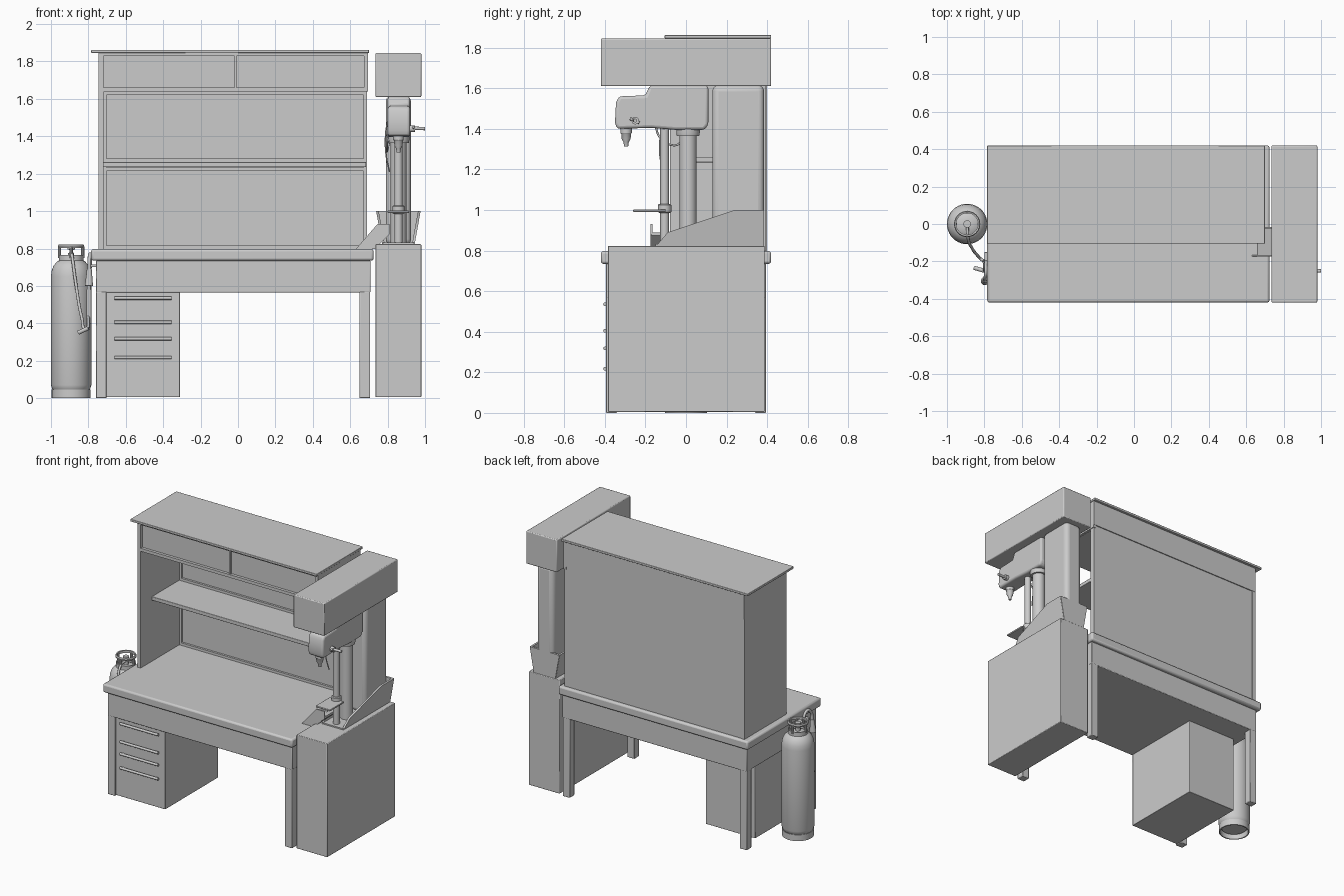
import bpy, bmesh, math
from mathutils import Vector


def finish(name, bm, bevel=0, segs=2, smooth=True):
    bmesh.ops.recalc_face_normals(bm, faces=bm.faces)
    me = bpy.data.meshes.new(name)
    bm.to_mesh(me)
    bm.free()
    ob = bpy.data.objects.new(name, me)
    bpy.context.collection.objects.link(ob)
    if bevel:
        m = ob.modifiers.new("bevel", 'BEVEL')
        m.width, m.segments = bevel, segs
    if smooth:
        bpy.ops.object.select_all(action='DESELECT')
        bpy.context.view_layer.objects.active = ob
        ob.select_set(True)
        bpy.ops.object.shade_smooth_by_angle(angle=math.radians(35))
    return ob


def box(name, x, y, z, bevel=0, segs=2):
    bm = bmesh.new()
    bmesh.ops.create_cube(bm, size=1)
    for v in bm.verts:
        for i, (a, b) in enumerate((x, y, z)):
            v.co[i] = a if v.co[i] < 0 else b
    return finish(name, bm, bevel, segs, bevel > 0)


def prism(name, pts, axis, a, b, bevel=0, shear=0, segs=2):
    """Extrude a profile along x (points are y,z) or y (points are x,z)."""
    bm = bmesh.new()
    put = (lambda p, t: (t + shear * (p[1] - 0.82), p[0], p[1])) if axis == 'x' else (lambda p, t: (p[0], t, p[1]))
    lo = [bm.verts.new(put(p, a)) for p in pts]
    hi = [bm.verts.new(put(p, b)) for p in pts]
    bm.faces.new(lo)
    bm.faces.new(hi[::-1])
    for i in range(len(pts)):
        j = (i + 1) % len(pts)
        bm.faces.new((lo[i], hi[i], hi[j], lo[j]))
    return finish(name, bm, bevel, segs)


def lathe(name, prof, cx, cy, n=32, closed=False):
    """Spin a radius,height profile about a vertical axis."""
    bm = bmesh.new()
    rings = [[bm.verts.new((cx + r * math.cos(t * math.tau / n), cy + r * math.sin(t * math.tau / n), z))
              for t in range(n)] for r, z in prof]
    pairs = list(zip(rings, rings[1:]))
    if closed:
        pairs.append((rings[-1], rings[0]))
    else:
        bm.faces.new(rings[0])
        bm.faces.new(rings[-1])
    for p, q in pairs:
        for t in range(n):
            u = (t + 1) % n
            bm.faces.new((p[t], p[u], q[u], q[t]))
    return finish(name, bm)


def rod(name, p, q, r1, r2=None, n=20):
    p, q = Vector(p), Vector(q)
    bm = bmesh.new()
    bmesh.ops.create_cone(bm, cap_ends=True, segments=n, radius1=r1, radius2=r1 if r2 is None else r2,
                          depth=(q - p).length)
    rot = (q - p).to_track_quat('Z', 'Y')
    for v in bm.verts:
        v.co = rot @ v.co + (p + q) / 2
    return finish(name, bm)


def hose(name, pts, r):
    cu = bpy.data.curves.new(name, 'CURVE')
    cu.dimensions = '3D'
    cu.bevel_depth, cu.bevel_resolution, cu.use_fill_caps = r, 3, True
    sp = cu.splines.new('BEZIER')
    sp.bezier_points.add(len(pts) - 1)
    for b, c in zip(sp.bezier_points, pts):
        b.co = c
        b.handle_left_type = b.handle_right_type = 'AUTO'
    ob = bpy.data.objects.new(name, cu)
    bpy.context.collection.objects.link(ob)
    return ob


# desk
box("desk_top", (-0.785, 0.725), (-0.42, 0.42), (0.735, 0.797), 0.012)
box("desk_apron", (-0.76, 0.708), (-0.395, 0.395), (0.565, 0.735), 0.004)
for i, x in enumerate((-0.76, 0.65)):
    for j, y in enumerate((-0.395, 0.34)):
        box(f"desk_leg_{i}{j}", (x, x + 0.057), (y, y + 0.055), (0, 0.57), 0.004)

# drawer pedestal with bar handles
box("drawer_cabinet", (-0.705, -0.31), (-0.385, 0.22), (0.005, 0.566), 0.003)
for i, z in enumerate((0.535, 0.405, 0.318, 0.217)):
    rod(f"drawer_handle_{i}", (-0.66, -0.399, z), (-0.355, -0.399, z), 0.009)
    for x in (-0.64, -0.375):
        rod(f"handle_stud_{i}", (x, -0.395, z), (x, -0.38, z), 0.006, n=10)

# hutch, open below the cupboard on its right side
box("hutch_roof", (-0.785, 0.70), (-0.105, 0.42), (1.845, 1.862), 0.003)
box("hutch_left_side", (-0.745, -0.72), (-0.08, 0.40), (0.797, 1.847))
box("hutch_back", (-0.74, 0.69), (0.375, 0.395), (0.797, 1.847))
box("hutch_back_band", (-0.745, 0.695), (0.39, 0.402), (1.66, 1.847))
box("cupboard_right_side", (0.675, 0.695), (-0.08, 0.40), (1.64, 1.847))
box("cupboard_floor", (-0.725, 0.68), (-0.08, 0.38), (1.638, 1.66))
box("cupboard_doors", (-0.725, 0.68), (-0.06, -0.05), (1.655, 1.847))
box("cupboard_top_rail", (-0.725, 0.68), (-0.08, -0.05), (1.828, 1.847))
box("door_divider", (-0.018, -0.008), (-0.075, -0.05), (1.66, 1.83))
box("hutch_shelf", (-0.725, 0.685), (0.05, 0.38), (1.235, 1.262), 0.003)
for z in (0.797, 1.215, 1.262, 1.62):
    box("back_frame_rail", (-0.72, 0.69), (0.36, 0.38), (z, z + 0.018))
for x in (-0.722, 0.672):
    box("back_frame_stile", (x, x + 0.018), (0.36, 0.38), (0.797, 1.64))

# drill stand cabinet and belt cover
box("drill_cabinet", (0.735, 0.98), (-0.385, 0.388), (0.005, 0.823), 0.004)
box("belt_cover", (0.735, 0.98), (-0.42, 0.42), (1.61, 1.845), 0.006)
box("rear_duct", (0.79, 0.925), (0.13, 0.385), (0.82, 1.615), 0.03, 4)

# flared chip tray
side = [(-0.15, 0.82), (-0.09, 0.89), (0.24, 1.0), (0.38, 1.0), (0.38, 0.82)]
prism("tray_right_wall", side, 'x', 0.93, 0.944, shear=0.18)
prism("tray_left_wall", side, 'x', 0.771, 0.785, shear=-0.18)
prism("tray_back_wall", [(0.772, 0.82), (0.74, 1.0), (0.975, 1.0), (0.943, 0.82)], 'y', 0.37, 0.385)
box("tray_floor", (0.775, 0.94), (-0.15, 0.38), (0.82, 0.832))

# sloping chute down to the desk
prism("chute_floor", [(0.66, 0.797), (0.73, 0.797), (0.81, 0.875), (0.81, 0.89), (0.76, 0.885)], 'y', -0.17, -0.02)
for i, y in enumerate((-0.175, -0.025)):
    prism(f"chute_wall_{i}", [(0.63, 0.797), (0.745, 0.93), (0.81, 0.93), (0.81, 0.88), (0.73, 0.797)],
          'y', y, y + 0.01)

# drill press
X = 0.858
rod("main_column", (X, 0.01, 0.825), (X, 0.01, 1.42), 0.042, n=32)
lathe("column_collar", [(0.055, 1.365), (0.058, 1.38), (0.058, 1.41)], X, 0.01)
rod("table_column", (X, -0.105, 0.825), (X, -0.105, 1.42), 0.022)
lathe("table_boss", [(0.026, 0.985), (0.033, 0.99), (0.033, 1.025), (0.028, 1.03)], X, -0.105)
box("work_table", (0.80, 0.915), (-0.26, -0.10), (0.99, 1.002), 0.003)
prism("drill_head", [(-0.35, 1.43), (-0.34, 1.40), (-0.17, 1.405), (-0.05, 1.395), (0.09, 1.395), (0.11, 1.42),
                     (0.11, 1.612), (-0.18, 1.612), (-0.20, 1.565), (-0.33, 1.56), (-0.345, 1.53)],
      'x', 0.80, 0.92, 0.014, segs=3)
lathe("drill_chuck", [(0.010, 1.312), (0.013, 1.335), (0.022, 1.35), (0.024, 1.375), (0.028, 1.38),
                      (0.028, 1.41)], X, -0.295, 20)
rod("feed_hub", (0.91, -0.25, 1.44), (0.945, -0.25, 1.44), 0.018)
rod("feed_lever", (0.93, -0.255, 1.443), (1.0, -0.25, 1.441), 0.009)
rod("feed_spoke", (0.938, -0.275, 1.45), (0.938, -0.23, 1.43), 0.007)
hose("head_cable", [(0.80, -0.15, 1.41), (0.797, -0.13, 1.36), (0.797, -0.07, 1.32), (0.80, -0.03, 1.33),
                    (0.815, -0.01, 1.40)], 0.005)
hose("lamp_cord", [(0.80, -0.12, 1.48), (0.79, -0.12, 1.42), (0.792, -0.13, 1.30), (0.81, -0.12, 1.21)], 0.004)

# gas cylinder
C = -0.892
lathe("gas_cylinder", [(0.085, 0.03), (0.10, 0.045), (0.108, 0.07), (0.108, 0.65), (0.104, 0.682), (0.093, 0.71),
                       (0.073, 0.732), (0.045, 0.745), (0.02, 0.75)], C, 0, 40)
lathe("cylinder_foot", [(0.104, 0), (0.104, 0.045), (0.096, 0.045), (0.096, 0)], C, 0, 40, True)
lathe("collar_base", [(0.066, 0.725), (0.066, 0.765), (0.060, 0.765), (0.060, 0.725)], C, 0, 32, True)
lathe("collar_rim", [(0.068, 0.803), (0.070, 0.813), (0.066, 0.822), (0.058, 0.820), (0.058, 0.803)], C, 0, 32, True)
for k in range(4):
    a = k * math.pi / 2
    rod(f"collar_post_{k}", (C + 0.062 * math.cos(a), 0.062 * math.sin(a), 0.75),
        (C + 0.062 * math.cos(a), 0.062 * math.sin(a), 0.81), 0.009, n=10)
lathe("valve", [(0.016, 0.745), (0.016, 0.775), (0.01, 0.778), (0.01, 0.793), (0.02, 0.795), (0.02, 0.808)], C, 0, 16)

# hose and hanging torch
hose("gas_hose", [(C, -0.01, 0.775), (-0.888, -0.07, 0.765), (-0.868, -0.125, 0.62), (-0.835, -0.17, 0.43),
                  (-0.815, -0.19, 0.37), (-0.80, -0.20, 0.42), (-0.797, -0.20, 0.52)], 0.008)
hose("torch_tube", [(-0.797, -0.20, 0.50), (-0.797, -0.20, 0.62), (-0.79, -0.21, 0.73), (-0.79, -0.25, 0.77),
                    (-0.795, -0.29, 0.74), (-0.795, -0.30, 0.68)], 0.010)
rod("torch_nozzle", (-0.795, -0.30, 0.69), (-0.797, -0.305, 0.60), 0.013, 0.022)
rod("torch_grip", (-0.797, -0.20, 0.40), (-0.797, -0.20, 0.58), 0.014)
rod("torch_lever", (-0.80, -0.25, 0.375), (-0.853, -0.235, 0.35), 0.011)
hose("torch_lever_arm", [(-0.80, -0.20, 0.44), (-0.80, -0.235, 0.41), (-0.80, -0.25, 0.375)], 0.008)
box("torch_hook", (-0.80, -0.755), (-0.27, -0.15), (0.70, 0.715), 0.003)
